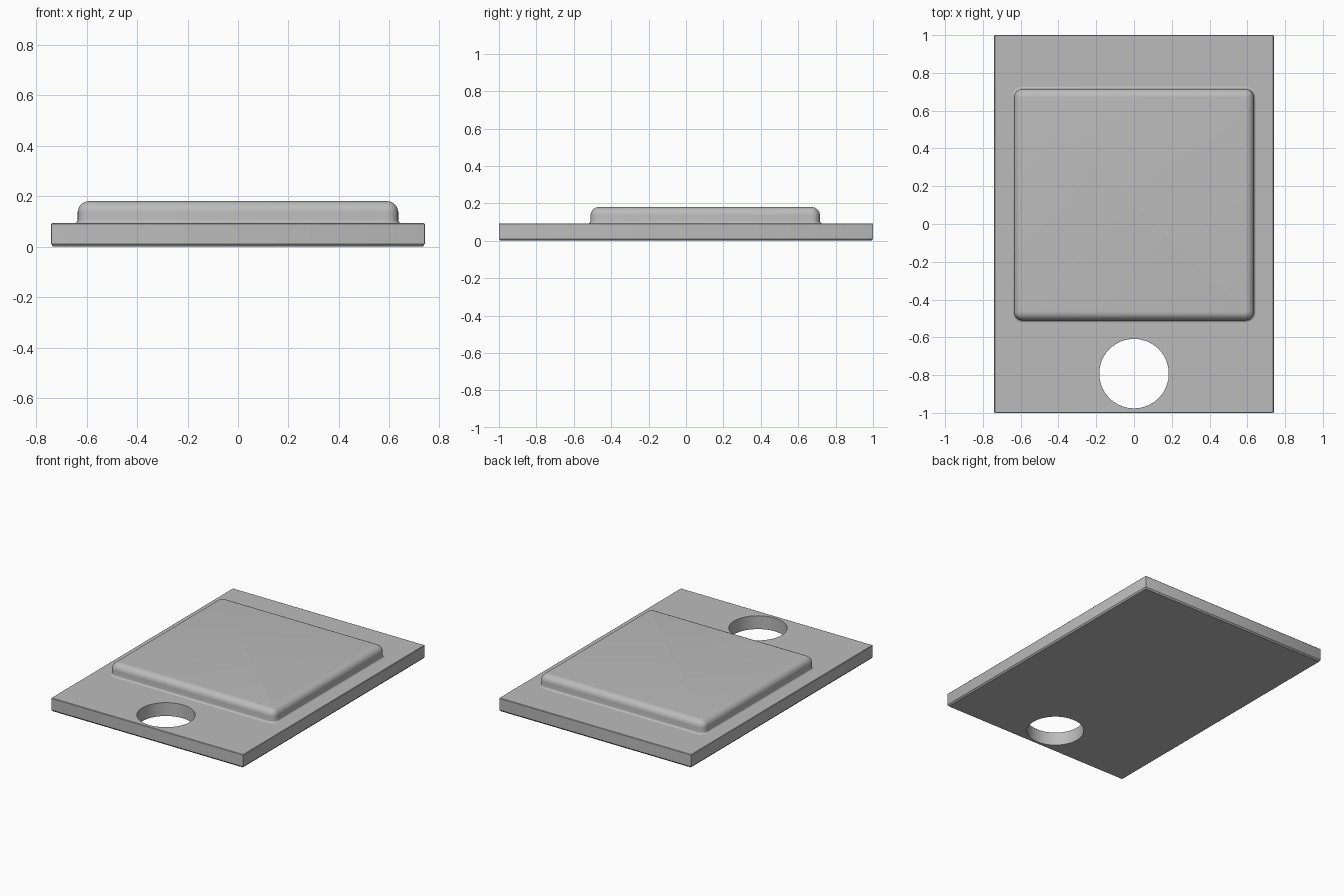
import bpy, bmesh, math

cube = bpy.data.objects.get("Cube")
if cube:
    bpy.data.objects.remove(cube, do_unlink=True)

GREY = (0.5, 0.5, 0.5, 1)
grey = bpy.data.materials.new("plain grey")
grey.use_nodes = True
grey.diffuse_color = GREY
grey.node_tree.nodes["Principled BSDF"].inputs["Base Color"].default_value = GREY


def rounded_rect(hx, hy, radius, steps):
    """Outline of a rectangle with rounded corners, counter-clockwise."""
    points = []
    for corner, (sx, sy) in enumerate([(1, 1), (-1, 1), (-1, -1), (1, -1)]):
        for i in range(steps + 1):
            a = (corner + i / steps) * math.pi / 2
            points.append((sx * (hx - radius) + radius * math.cos(a),
                           sy * (hy - radius) + radius * math.sin(a)))
    return points


def slab(name, hx, hy, centre_y, radius, steps, profile):
    """Stack rounded rectangles along a profile of (outset, height)."""
    bm = bmesh.new()
    rings = []
    for outset, z in profile:
        outline = rounded_rect(hx + outset, hy + outset, max(radius + outset, 0.002), steps)
        rings.append([bm.verts.new((x, y + centre_y, z)) for x, y in outline])
    for low, high in zip(rings, rings[1:]):
        for i in range(len(low)):
            j = (i + 1) % len(low)
            bm.faces.new((low[i], low[j], high[j], high[i]))
    bm.faces.new(rings[0][::-1])
    bm.faces.new(rings[-1])
    mesh = bpy.data.meshes.new(name)
    bm.to_mesh(mesh)
    bm.free()
    obj = bpy.data.objects.new(name, mesh)
    bpy.context.collection.objects.link(obj)
    mesh.materials.append(grey)
    return obj


def smooth(obj, degrees):
    bpy.ops.object.select_all(action='DESELECT')
    obj.select_set(True)
    bpy.context.view_layer.objects.active = obj
    bpy.ops.object.shade_smooth_by_angle(angle=math.radians(degrees))


# Base plate with a chamfered bottom edge and a finely eased top edge
PLATE_TOP = 0.093
plate = slab("base_plate", 0.74, 1.0, 0, 0.004, 2,
             [(-0.008, 0), (0, 0.01), (0, PLATE_TOP - 0.003), (-0.003, PLATE_TOP)])

# Round hole through the front of the plate
bpy.ops.mesh.primitive_cylinder_add(vertices=64, radius=0.184, depth=0.5,
                                    location=(0, -0.792, 0.05))
cutter = bpy.context.object
cutter.name = "hole_cutter"
cutter.data.materials.append(grey)
cut = plate.modifiers.new("hole", 'BOOLEAN')
cut.operation = 'DIFFERENCE'
cut.solver = 'EXACT'
cut.object = cutter
bpy.context.view_layer.objects.active = plate
bpy.ops.object.modifier_apply(modifier=cut.name)
bpy.data.objects.remove(cutter, do_unlink=True)
smooth(plate, 30)

# Raised pad: small concave fillet at the foot, large round at the top
PAD_TOP, ROUND, FOOT = 0.18, 0.045, 0.012
profile = [(FOOT, PLATE_TOP - 0.005)]
for i in range(5):
    a = i / 4 * math.pi / 2
    profile.append((FOOT * (1 - math.sin(a)), PLATE_TOP + FOOT * (1 - math.cos(a))))
for i in range(9):
    a = i / 8 * math.pi / 2
    profile.append((ROUND * (math.cos(a) - 1), PAD_TOP + ROUND * (math.sin(a) - 1)))
pad = slab("raised_pad", 0.635, 0.613, 0.103, 0.046, 6, profile)
smooth(pad, 35)
